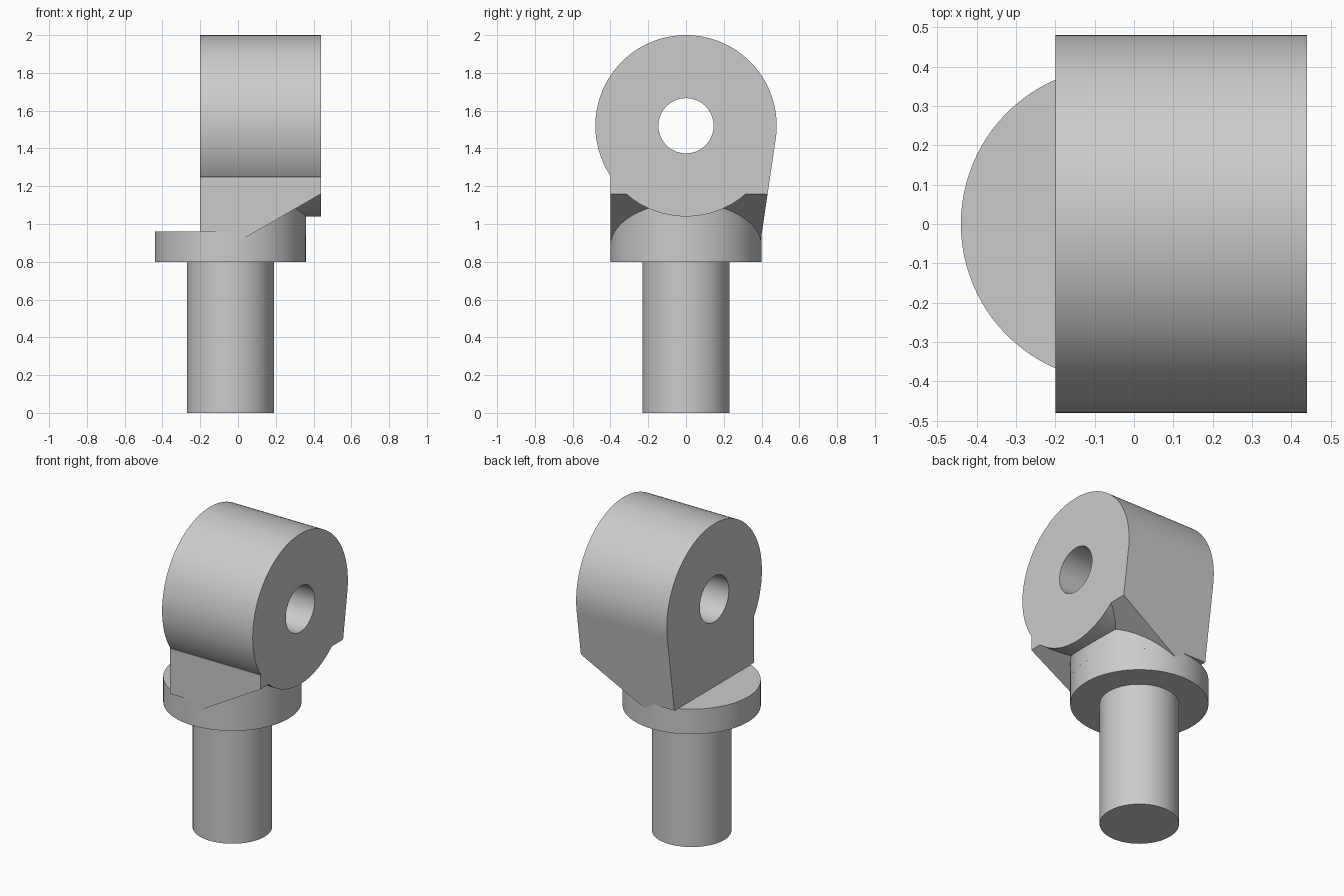
import bpy
import bmesh
from math import cos, sin, tan, radians
from mathutils import Matrix, Vector

cube = bpy.data.objects.get("Cube")
if cube:
    bpy.data.objects.remove(cube, do_unlink=True)

# Plain grey metal
grey = bpy.data.materials.new("grey metal")
grey.use_nodes = True
colour = (0.6, 0.6, 0.6, 1)
grey.diffuse_color = colour
grey.node_tree.nodes["Principled BSDF"].inputs["Base Color"].default_value = colour

AXIS_X = -0.04              # axis of shaft and collar
X0, X1 = -0.2, 0.44         # end faces of the eye
EYE_Z, EYE_R = 1.52, 0.48


def make_object(name, bm):
    bmesh.ops.recalc_face_normals(bm, faces=bm.faces)
    mesh = bpy.data.meshes.new(name)
    bm.to_mesh(mesh)
    bm.free()
    mesh.materials.append(grey)
    obj = bpy.data.objects.new(name, mesh)
    bpy.context.collection.objects.link(obj)
    return obj


def prism(name, points, direction):
    """Extrude a closed outline of 3D points along a direction."""
    bm = bmesh.new()
    face = bm.faces.new([bm.verts.new(p) for p in points])
    made = bmesh.ops.extrude_face_region(bm, geom=[face])["geom"]
    verts = [v for v in made if isinstance(v, bmesh.types.BMVert)]
    bmesh.ops.translate(bm, verts=verts, vec=Vector(direction))
    return make_object(name, bm)


def arc(radius, start, end, steps):
    angles = [radians(start + (end - start) * i / steps) for i in range(steps + 1)]
    return [(radius * cos(a), radius * sin(a)) for a in angles]


def upright(name, radius, z0, z1, start=0, end=360):
    """Vertical cylinder, or a slice of one, on the shaft axis."""
    points = arc(radius, start, end, 96)
    if end - start == 360:
        points.pop()
    return prism(name, [(AXIS_X + x, y, z0) for x, y in points], (0, 0, z1 - z0))


def crosswise(name, radius, x0, x1):
    """Cylinder along x at the height of the eye."""
    points = arc(radius, 0, 360, 128)[:-1]
    return prism(name, [(x0, y, EYE_Z + z) for y, z in points], (x1 - x0, 0, 0))


def combine(obj, other, operation):
    mod = obj.modifiers.new(operation.lower(), 'BOOLEAN')
    mod.operation = operation
    mod.solver = 'EXACT'
    mod.object = other
    bpy.context.view_layer.objects.active = obj
    bpy.ops.object.modifier_apply(modifier=mod.name)
    bpy.data.objects.remove(other, do_unlink=True)


# Shaft and collar
shaft = upright("shaft", 0.23, 0, 0.81)
collar = upright("collar", 0.4, 0.8, 0.96)

# Half-round riser that carries the collar up to the sloping underside
riser = upright("collar_riser", 0.4, 0.94, 1.14, -90, 90)

# Neck: straight at the front, tangent to the eye at the back
lean = radians(8.4)
tangent = (EYE_R * cos(lean), EYE_Z - EYE_R * sin(lean))
foot_z = 0.85
foot_y = tangent[0] - (tangent[1] - foot_z) * tan(lean)
outline = [(-0.4, foot_z), (foot_y, foot_z), tangent,
           (0.3, tangent[1]), (0, 1.3), (-0.4, 1.25)]
head = prism("eye_head", [(X0, y, z) for y, z in outline], (X1 - X0, 0, 0))

# Sloping underside and flat foot of the neck
slope = tan(radians(30))
under = [(-0.3, 0.7), (-0.3, 0.96), (AXIS_X, 0.96),
         (AXIS_X, 1.16 - (X1 - AXIS_X) * slope),
         (0.5, 1.16 + (0.5 - X1) * slope), (0.5, 0.7)]
undercut = prism("undercut", [(x, -0.6, z) for x, z in under], (0, 1.2, 0))
combine(head, undercut, 'DIFFERENCE')

# Round eye and its bore
combine(head, crosswise("eye", EYE_R, X0, X1), 'UNION')
combine(head, crosswise("bore", 0.146, X0 - 0.1, X1 + 0.1), 'DIFFERENCE')

# Smooth the round sides, keep the rims sharp
for obj in (shaft, collar, riser, head):
    bpy.ops.object.select_all(action='DESELECT')
    obj.select_set(True)
    bpy.context.view_layer.objects.active = obj
    bpy.ops.object.shade_smooth_by_angle(angle=radians(25))
